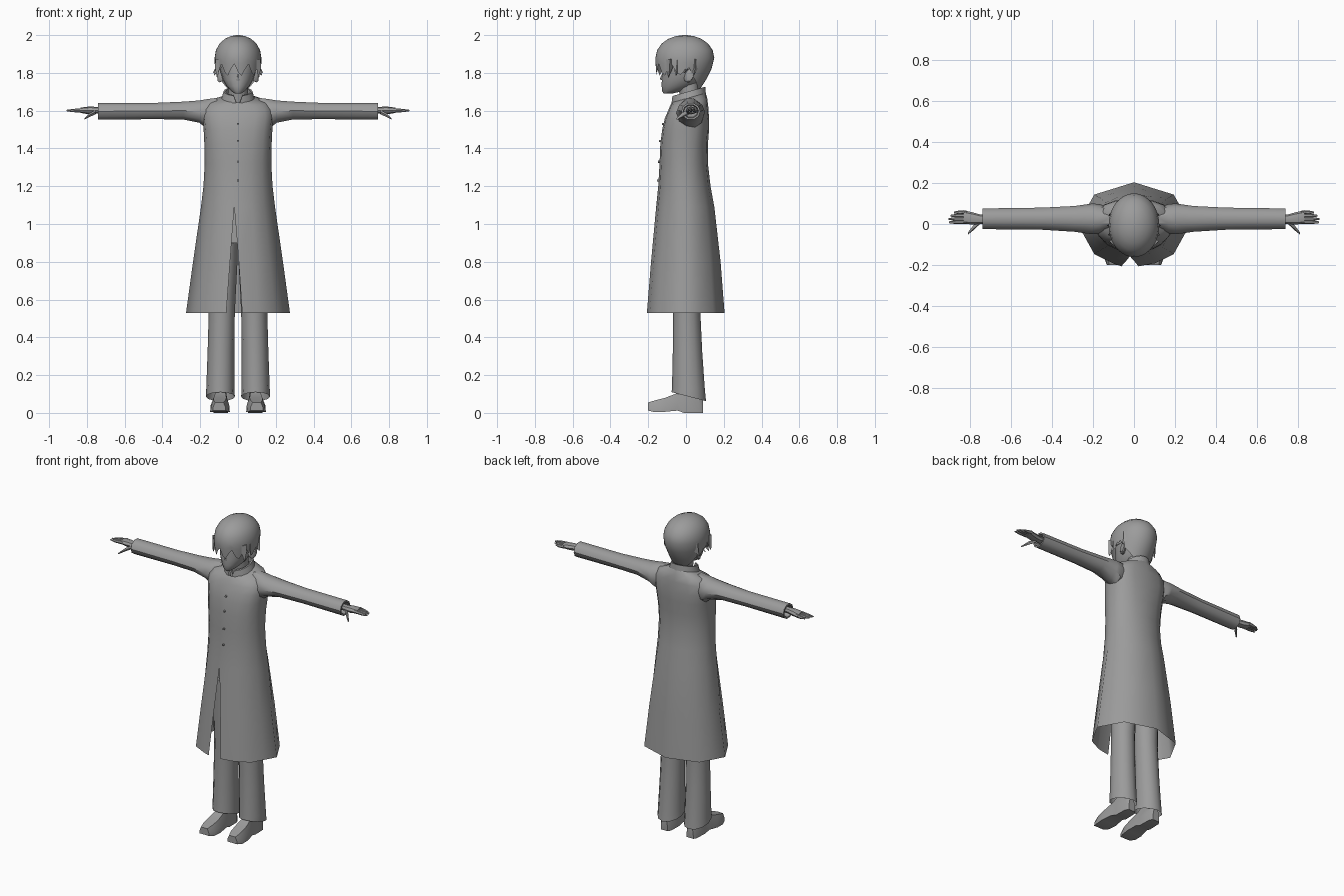
import bpy, bmesh, math
from mathutils import Vector

grey = bpy.data.materials.new("mid grey")
grey.diffuse_color = (0.33, 0.33, 0.33, 1)


def finish(name, bm, mirror=False, angle=40):
    bmesh.ops.remove_doubles(bm, verts=bm.verts, dist=0.0005)
    bmesh.ops.recalc_face_normals(bm, faces=bm.faces)
    me = bpy.data.meshes.new(name)
    bm.to_mesh(me)
    bm.free()
    me.materials.append(grey)
    ob = bpy.data.objects.new(name, me)
    bpy.context.collection.objects.link(ob)
    bpy.ops.object.select_all(action='DESELECT')
    ob.select_set(True)
    bpy.context.view_layer.objects.active = ob
    bpy.ops.object.shade_smooth_by_angle(angle=math.radians(angle))
    if mirror:
        ob.modifiers.new("mirror", 'MIRROR')
    return ob


def skin(bm, rings, closed=True, caps=(True, True)):
    """Join a row of equal rings with faces."""
    rows = [[bm.verts.new(p) for p in r] for r in rings]
    n = len(rows[0])
    for a, b in zip(rows, rows[1:]):
        for i in range(n if closed else n - 1):
            j = (i + 1) % n
            bm.faces.new((a[i], a[j], b[j], b[i]))
    for row, cap in zip((rows[0], rows[-1]), caps):
        if cap:
            bm.faces.new(row)


def loft(name, rings, closed=True, caps=(True, True), mirror=False, angle=40):
    bm = bmesh.new()
    skin(bm, rings, closed, caps)
    return finish(name, bm, mirror, angle)


def power(v, p):
    return math.copysign(abs(v) ** p, v) if abs(v) > 1e-6 else 0.0


def flat_ring(z, cx, hw, y0, y1, n=12, tilt=0.0, p=1.0):
    """Horizontal ellipse, starting at the front; tilt raises it to the back, p < 1 squares it."""
    cy, ry = (y0 + y1) / 2, (y1 - y0) / 2
    out = []
    for i in range(n):
        a = 2 * math.pi * i / n
        y = cy - ry * power(math.cos(a), p)
        out.append((cx + hw * power(math.sin(a), p), y, z + tilt * (y - cy)))
    return out


def side_ring(x, y0, y1, z0, z1, n=10):
    """Ellipse across an arm or finger."""
    return [(x, (y0 + y1) / 2 + (y1 - y0) / 2 * math.cos(2 * math.pi * i / n),
             (z0 + z1) / 2 + (z1 - z0) / 2 * math.sin(2 * math.pi * i / n)) for i in range(n)]


# Long coat, split at the front: z, half width, front, back, split edges, tilt, squareness
coat = [(0.53, 0.275, -0.207, 0.204, -0.062, 0.022, 0, 1),
        (0.80, 0.238, -0.185, 0.183, -0.042, 0.004, 0, 1),
        (1.09, 0.196, -0.158, 0.150, -0.02, -0.02, 0, 1),
        (1.20, 0.183, -0.147, 0.130, -0.008, -0.008, 0, 1),
        (1.32, 0.176, -0.140, 0.116, 0, 0, 0, 0.95),
        (1.42, 0.178, -0.136, 0.116, 0, 0, 0, 0.87),
        (1.50, 0.182, -0.126, 0.122, 0, 0, 0, 0.8),
        (1.56, 0.188, -0.112, 0.122, 0, 0, 0, 0.75),
        (1.61, 0.185, -0.095, 0.118, 0, 0, 0.1, 0.75),
        (1.648, 0.155, -0.083, 0.112, 0, 0, 0.2, 0.8),
        (1.668, 0.088, -0.075, 0.104, 0, 0, 0.28, 1)]
rings = []
for z, hw, y0, y1, left, right, tilt, p in coat:
    r = [Vector(v) for v in flat_ring(z, 0, hw, y0, y1, 16, tilt, p)]
    flat = max(0.0, min(1.0, (1.25 - z) / 0.4))      # the hem is eight-sided
    for i in range(3, 14, 2):
        r[i] = r[i].lerp((r[i - 1] + r[(i + 1) % 16]) / 2, flat)
    r.append(r[0].copy())
    r[0].x, r[-1].x = right, left
    rings.append(r)
loft("coat", rings, closed=False, caps=(False, False), angle=60)

# Standing collar with a notch at the throat
rings = []
for z, hw, y0, y1 in ((1.652, 0.092, -0.078, 0.106), (1.702, 0.076, -0.072, 0.102),
                      (1.702, 0.066, -0.060, 0.090), (1.655, 0.070, -0.062, 0.090)):
    r = flat_ring(z, 0, hw, y0, y1, 16, 0.28)
    r.append(r[0])
    gap = 0.022 if z > 1.68 else 0.004
    r[0], r[-1] = (gap, *r[0][1:]), (-gap, *r[-1][1:])
    rings.append(r)
loft("collar", rings, closed=False, caps=(False, False), angle=30)

# Coat buttons
for z, y in ((1.53, -0.121), (1.44, -0.136), (1.33, -0.142), (1.23, -0.147)):
    loft("button", [[(0.006 * math.cos(a * math.pi / 4), y - d, z + 0.006 * math.sin(a * math.pi / 4))
                     for a in range(8)] for d in (-0.006, 0.007)], angle=80)

# Sleeves with hollow cuffs
loft("sleeve", [side_ring(*s) for s in (
    (0.11, -0.035, 0.075, 1.51, 1.672), (0.17, -0.050, 0.098, 1.505, 1.664),
    (0.205, -0.050, 0.100, 1.533, 1.657), (0.29, -0.038, 0.088, 1.551, 1.65),
    (0.45, -0.028, 0.080, 1.553, 1.643), (0.74, -0.025, 0.076, 1.550, 1.643),
    (0.74, -0.015, 0.066, 1.560, 1.633), (0.70, -0.012, 0.062, 1.565, 1.628))], mirror=True)

# Hands: palm, four closed fingers and a thumb
bm = bmesh.new()
skin(bm, [side_ring(*s, n=8) for s in (
    (0.69, 0.002, 0.046, 1.582, 1.622), (0.75, 0.000, 0.046, 1.584, 1.62),
    (0.785, -0.002, 0.056, 1.580, 1.622), (0.835, 0.000, 0.068, 1.588, 1.616))])
for y0, tip, drop in ((0.001, 0.906, 0.003), (0.017, 0.907, 0), (0.033, 0.898, 0.002), (0.049, 0.880, 0.005)):
    skin(bm, [side_ring(0.82, y0 - 0.001, y0 + 0.018, 1.591, 1.613, 6),
              side_ring(0.82 + (tip - 0.82) * 0.6, y0 - 0.001, y0 + 0.017, 1.594 - drop, 1.611 - drop, 6),
              side_ring(tip, y0 + 0.003, y0 + 0.012, 1.599 - drop, 1.605 - drop, 6)])
skin(bm, [side_ring(0.755, -0.002, 0.024, 1.578, 1.606, 6),
          side_ring(0.785, -0.030, -0.006, 1.566, 1.588, 6),
          side_ring(0.812, -0.052, -0.040, 1.553, 1.562, 6)])
finish("hand", bm, mirror=True)

# Trouser legs, with hems that dip at the heel
loft("trouser_leg", [flat_ring(*s) for s in (
    (0.086, 0.093, 0.076, -0.076, 0.106, 12, -0.26), (0.13, 0.093, 0.075, -0.074, 0.100, 12, -0.1),
    (0.32, 0.090, 0.071, -0.070, 0.086), (0.53, 0.086, 0.069, -0.068, 0.076),
    (0.80, 0.082, 0.079, -0.080, 0.085), (0.96, 0.080, 0.080, -0.085, 0.095))],
     caps=(False, True), mirror=True)
loft("trouser_hips", [flat_ring(*s) for s in (
    (0.90, 0, 0.150, -0.085, 0.095), (1.02, 0, 0.150, -0.085, 0.095), (1.12, 0, 0.135, -0.08, 0.09))])

# Shoes: y, half width, bottom and top of each section
rings = []
for y, w, z0, z1 in ((0.090, 0.024, 0.0, 0.07), (0.07, 0.036, 0.0, 0.12), (-0.01, 0.038, 0.0, 0.13),
                     (-0.045, 0.042, 0.012, 0.105), (-0.11, 0.052, 0.006, 0.080),
                     (-0.165, 0.048, 0.004, 0.066), (-0.200, 0.034, 0.012, 0.055)):
    c = 0.091 - 0.04 * min(y, 0)
    m = z0 + 0.45 * (z1 - z0)
    rings.append([(c - w, y, z0), (c + w, y, z0), (c + 0.95 * w, y, m), (c + 0.65 * w, y, z1),
                  (c - 0.65 * w, y, z1), (c - 0.95 * w, y, m)])
loft("shoe", rings, mirror=True, angle=35)

# Neck and head
loft("neck", [flat_ring(z, 0, 0.052, -0.045 + d, 0.062 + d) for z, d in ((1.62, 0.02), (1.76, 0))])
loft("head", [flat_ring(*s, n=16) for s in (
    (1.690, 0, 0.016, -0.118, -0.075), (1.703, 0, 0.036, -0.126, -0.02),
    (1.730, 0, 0.062, -0.129, 0.045), (1.765, 0, 0.081, -0.128, 0.085),
    (1.81, 0, 0.094, -0.124, 0.105), (1.87, 0, 0.102, -0.125, 0.115),
    (1.93, 0, 0.088, -0.105, 0.10), (1.965, 0, 0.045, -0.06, 0.055))])

# Nose
bm = bmesh.new()
tip = bm.verts.new((0, -0.139, 1.768))
base = [bm.verts.new(p) for p in ((0, -0.122, 1.805), (0.011, -0.122, 1.757), (-0.011, -0.122, 1.757))]
for i in range(3):
    bm.faces.new((tip, base[i], base[(i + 1) % 3]))
finish("nose", bm, angle=100)

# Ears
loft("ear", [[(x, 0.012 + s * 0.024 * math.cos(a * math.pi / 4) + (x - 0.09) * 0.6,
               1.785 + s * 0.036 * math.sin(a * math.pi / 4) + 0.012 * math.cos(a * math.pi / 4))
              for a in range(8)] for x, s in ((0.078, 0.7), (0.100, 1.0), (0.108, 0.75))], mirror=True)

# Hair cap with pointed fringe and side locks, smooth nape
N = 40


def hair_point(a, z):
    f = math.cos(a)                                  # 1 at the front, -1 at the back
    if z > 1.87:
        r = max(0.0, 1 - ((z - 1.87) / 0.13) ** 2.3) ** 0.5
    else:
        d = (1.87 - z) / 0.16
        r = 1 - d ** 1.4 * (0.10 + 0.40 * max(0.0, -f) ** 0.7)
    return Vector((0.124 * r * math.sin(a), -0.006 - 0.156 * r * f, z))


def hair_bottom(i):
    f = math.cos(2 * math.pi * i / N)
    if f < -0.2:
        return 1.80 - 0.085 * min(1, (-f - 0.2) / 0.5)
    fringe = (0.0, 0.035, 0.062, 0.02)[(i + 3) % 4]  # long tip, then a notch
    return (1.785 if f > 0.35 else 1.79) + fringe * (1 if f > 0.35 else 0.6)


rings = []
for z in (1.9995, 1.994, 1.98, 1.955, 1.92, 1.88):
    rings.append([hair_point(2 * math.pi * i / N, z) for i in range(N)])
for t in (0.35, 0.7, 1.0):
    rings.append([hair_point(2 * math.pi * i / N, 1.88 + (hair_bottom(i) - 1.88) * t) for i in range(N)])
loft("hair", rings, caps=(True, False), angle=50)

# Loose side locks that flick outwards
bm = bmesh.new()
for y, z, out in ((-0.085, 1.775, 0.112), (-0.045, 1.785, 0.128), (0.0, 1.80, 0.133), (0.05, 1.79, 0.124)):
    skin(bm, [[(0.098, y - 0.02, 1.87), (0.120, y, 1.875), (0.098, y + 0.02, 1.87)],
              [(0.098, y - 0.018, 1.825), (0.121, y - 0.002, 1.825), (0.098, y + 0.014, 1.825)],
              [(out - 0.003, y - 0.010, z), (out, y - 0.008, z), (out - 0.003, y - 0.006, z)]])
finish("side_lock", bm, mirror=True)
